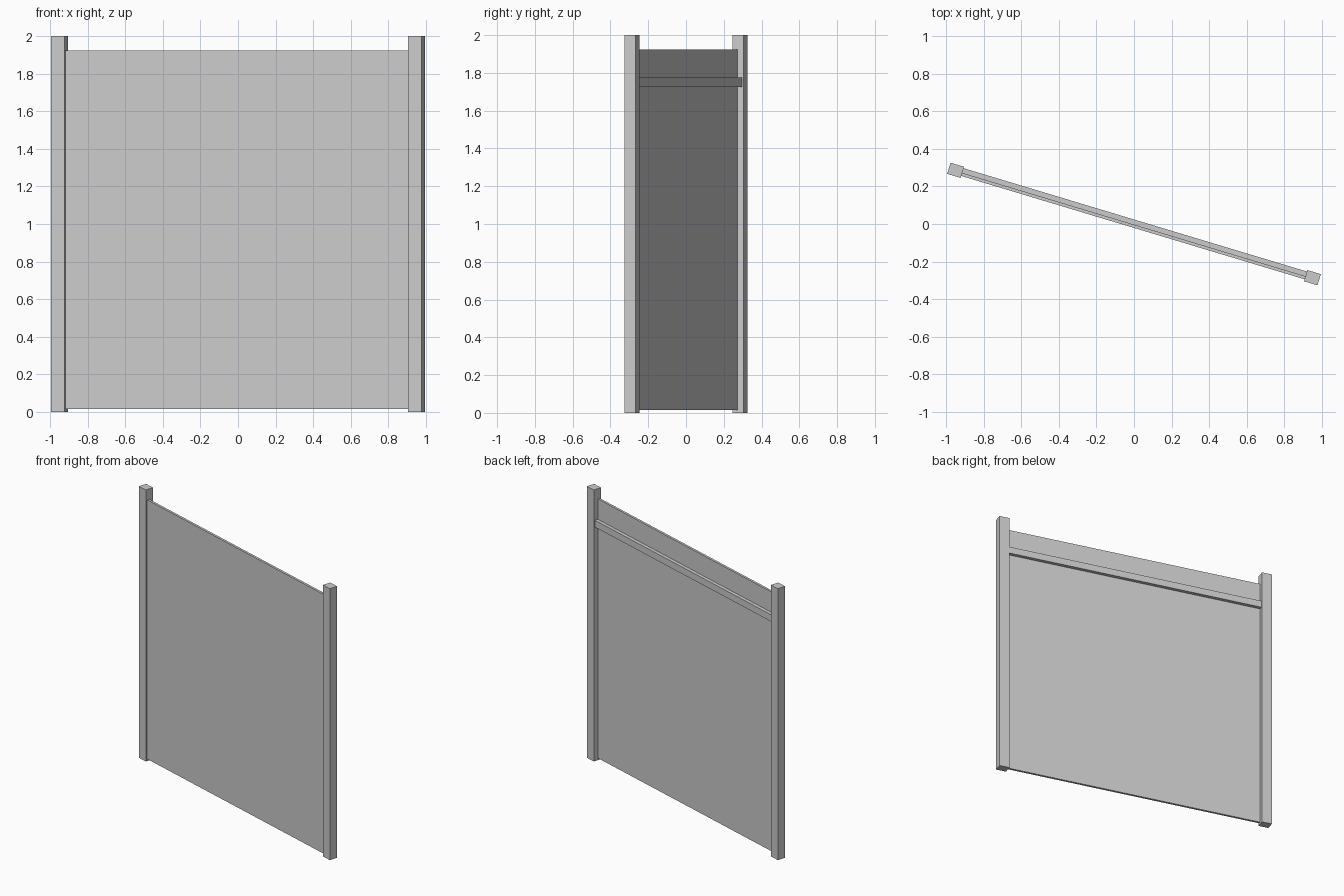
import bpy
import bmesh
from math import radians
from mathutils import Matrix

cube = bpy.data.objects.get("Cube")
if cube:
    bpy.data.objects.remove(cube, do_unlink=True)

# Single plain grey finish
grey = bpy.data.materials.new("light_grey")
grey.use_nodes = True
colour = (0.6, 0.6, 0.6, 1.0)
grey.diffuse_color = colour
grey.node_tree.nodes["Principled BSDF"].inputs["Base Color"].default_value = colour

# The whole screen stands turned about the vertical axis
TURN = Matrix.Rotation(radians(-16.75), 4, "Z")
POST_X = 0.992
POST_W, POST_D = 0.075, 0.062
INNER = POST_X - POST_W / 2


def box(name, x, y, z):
    """Box spanning the (low, high) ranges, in the turned frame."""
    spans = (x, y, z)
    centre = Matrix.Translation([(a + b) / 2 for a, b in spans])
    size = Matrix.Diagonal([b - a for a, b in spans] + [1])
    bm = bmesh.new()
    bmesh.ops.create_cube(bm, size=1, matrix=centre @ size)
    mesh = bpy.data.meshes.new(name)
    bm.to_mesh(mesh)
    bm.free()
    mesh.materials.append(grey)
    obj = bpy.data.objects.new(name, mesh)
    obj.matrix_world = TURN
    bpy.context.collection.objects.link(obj)
    return obj


# End posts
for name, side in (("left_post", 1), ("right_post", -1)):
    cx = side * POST_X
    box(name, (cx - POST_W / 2, cx + POST_W / 2), (-POST_D / 2, POST_D / 2), (0, 2))

# Thin panel between the posts, set towards the front
box("panel", (-INNER, INNER), (-0.02, -0.003), (0.015, 1.925))

# Horizontal rail on the back of the panel
box("back_rail", (-INNER, INNER), (-0.003, 0.023), (1.725, 1.775))
